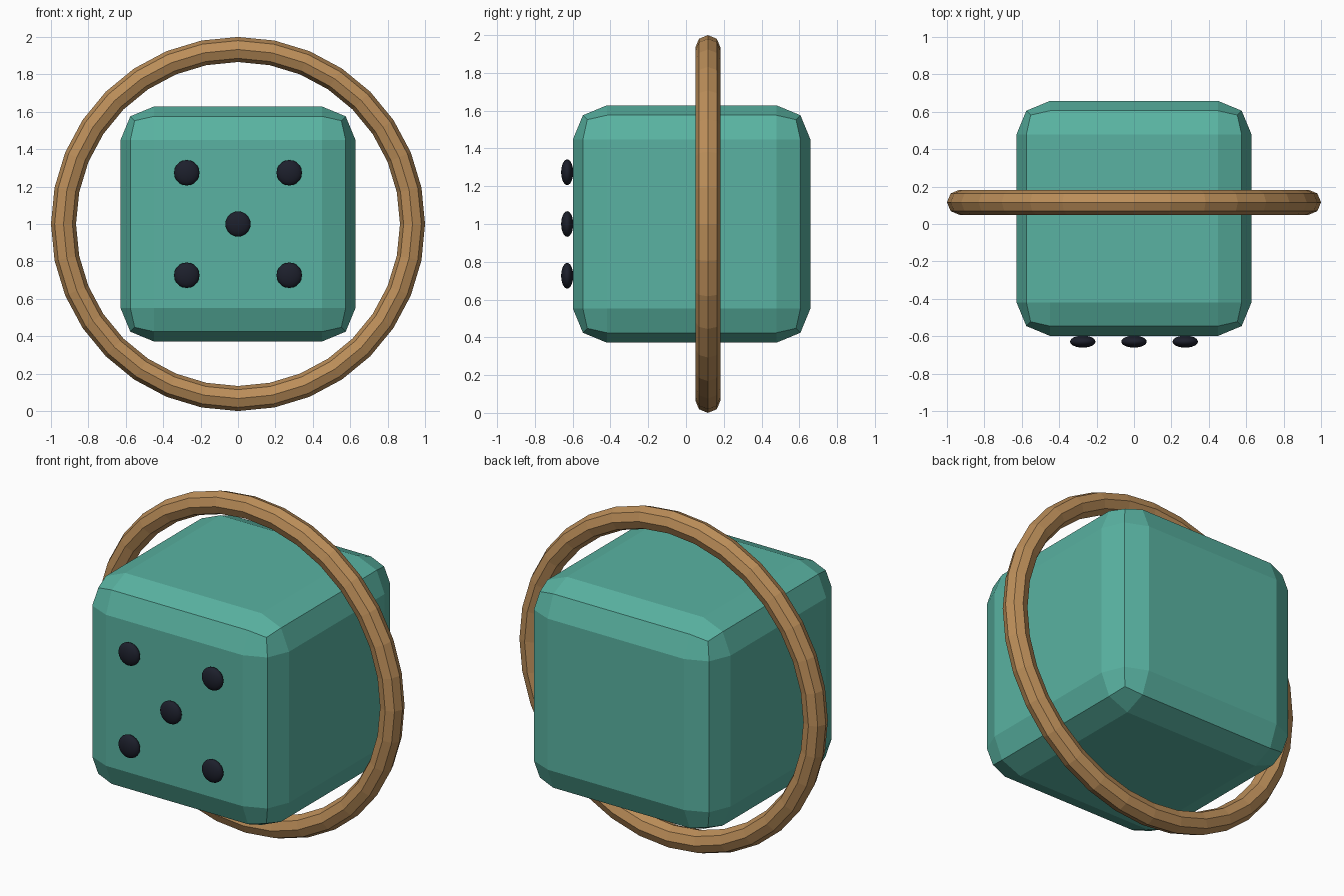
import bpy, bmesh
from math import pi

if "Cube" in bpy.data.objects:
    bpy.data.objects.remove(bpy.data.objects["Cube"])

def material(name, color):
    m = bpy.data.materials.new(name)
    m.diffuse_color = (*color, 1)
    m.use_nodes = True
    m.node_tree.nodes["Principled BSDF"].inputs["Base Color"].default_value = m.diffuse_color
    return m

teal = material("teal", (0.10, 0.45, 0.36))
wood = material("wood", (0.50, 0.27, 0.10))
black = material("black", (0.012, 0.014, 0.025))

def finish(name, mat):
    ob = bpy.context.object
    ob.name = ob.data.name = name
    ob.data.materials.append(mat)
    return ob

# Die body: cube with two-segment rounded edges
SIZE, CY = 1.257, 0.03
bpy.ops.mesh.primitive_cube_add(size=SIZE, location=(0, CY, 1))
die = finish("die_body", teal)
bm = bmesh.new()
bm.from_mesh(die.data)
bmesh.ops.bevel(bm, geom=bm.edges[:], offset=0.18, segments=2,
                profile=0.5, affect='EDGES')
bm.to_mesh(die.data)
bm.free()

# Upright ring around the die
R = 0.067
bpy.ops.mesh.primitive_torus_add(major_radius=1 - R, minor_radius=R,
                                 major_segments=32, minor_segments=8,
                                 location=(0, 0.116, 1), rotation=(pi / 2, 0, 0))
finish("ring", wood)

# Five flattened pips on the front face
D = 0.274
for i, (x, z) in enumerate([(0, 0), (-D, -D), (D, -D), (-D, D), (D, D)]):
    bpy.ops.mesh.primitive_uv_sphere_add(segments=20, ring_count=12, radius=0.068,
                                         location=(x, -0.629, 1 + z),
                                         rotation=(pi / 2, 0, 0))
    pip = finish(f"pip_{i + 1}", black)
    pip.scale.z = 0.032 / 0.068
    bpy.ops.object.shade_smooth_by_angle()
